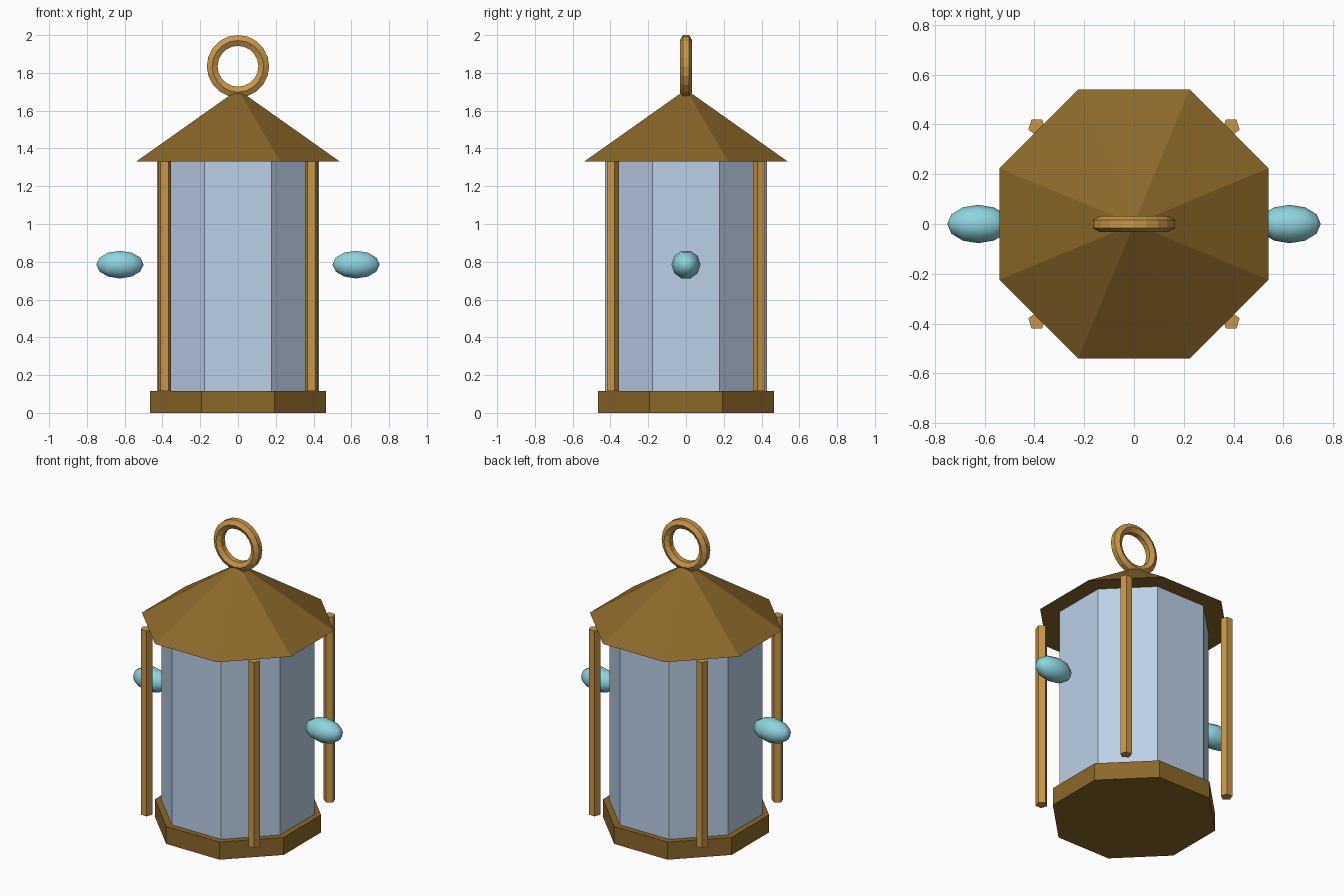
import bpy
import bmesh
from math import pi, cos, sin, radians
from mathutils import Matrix, Vector

cube = bpy.data.objects.get("Cube")
if cube:
    bpy.data.objects.remove(cube, do_unlink=True)


def material(name, rgb):
    m = bpy.data.materials.new(name)
    m.use_nodes = True
    color = (*rgb, 1)
    m.diffuse_color = color
    m.node_tree.nodes["Principled BSDF"].inputs["Base Color"].default_value = color
    return m


bronze = material("dark bronze", (0.26, 0.14, 0.022))
brass = material("brass", (0.58, 0.31, 0.065))
glass = material("pale blue glass", (0.50, 0.63, 0.80))
teal = material("light teal", (0.27, 0.66, 0.74))


def finish(name, bm, mat):
    bmesh.ops.recalc_face_normals(bm, faces=bm.faces)
    mesh = bpy.data.meshes.new(name)
    bm.to_mesh(mesh)
    bm.free()
    mesh.materials.append(mat)
    obj = bpy.data.objects.new(name, mesh)
    bpy.context.collection.objects.link(obj)
    return obj


def prism(name, mat, sides, r1, r2, z0, z1, turn, x=0, y=0):
    """Upright prism or cone with its first corner at the angle turn."""
    bm = bmesh.new()
    bmesh.ops.create_cone(bm, cap_ends=True, segments=sides, radius1=r1,
                          radius2=r2, depth=z1 - z0)
    # Put a corner on +x, then turn it to the wanted angle
    corner = bm.verts[:][0].co if bm.verts else Vector((1, 0, 0))
    from_x = Vector((1, 0)).angle_signed(Vector((corner.x, corner.y)))
    bm.transform(Matrix.Translation((x, y, (z0 + z1) / 2))
                 @ Matrix.Rotation(turn + from_x, 4, "Z"))
    return finish(name, bm, mat)


# Eight-sided body, with flat sides facing the axes
flat = pi / 8
across = cos(flat)
prism("base", bronze, 8, 0.467 / across, 0.467 / across, 0, 0.115, flat)
prism("glass_body", glass, 8, 0.43 / across, 0.43 / across, 0.115, 1.33, flat)
prism("roof", bronze, 8, 0.54 / across, 0.018, 1.33, 1.70, flat)

# Five-sided corner rods, each with its ridge turned inward
for end, sy in (("front", -1), ("back", 1)):
    for side, sx in (("left", 1), ("right", -1)):
        prism(f"{end}_{side}_rod", brass, 5, 0.036, 0.036, 0.115, 1.33,
              -sy * pi / 2, sx * 0.39, sy * 0.39)

# Hanging ring: a six-sided section spun around the y axis
bm = bmesh.new()
section = []
for i in range(6):
    a = i * pi / 3
    section.append(bm.verts.new((0.1365 + 0.033 * sin(a), 0.033 * cos(a), 0)))
edges = [bm.edges.new((section[i], section[(i + 1) % 6])) for i in range(6)]
bmesh.ops.spin(bm, geom=section + edges, cent=(0, 0, 0), axis=(0, 1, 0),
               angle=2 * pi, steps=20, use_merge=True)
bmesh.ops.remove_doubles(bm, verts=bm.verts, dist=0.0005)
bmesh.ops.translate(bm, verts=bm.verts, vec=(0, 0, 1.835))
finish("hanging_ring", bm, brass)

# Floating side drops, long in x
for side, sx in (("left", 1), ("right", -1)):
    bm = bmesh.new()
    bmesh.ops.create_uvsphere(bm, u_segments=10, v_segments=6, radius=1)
    bm.transform(Matrix.Translation((sx * 0.625, 0, 0.785))
                 @ Matrix.Diagonal((0.125, 0.077, 0.077, 1))
                 @ Matrix.Rotation(radians(90), 4, "Y"))
    drop = finish(f"{side}_drop", bm, teal)
    drop.data.shade_smooth()
